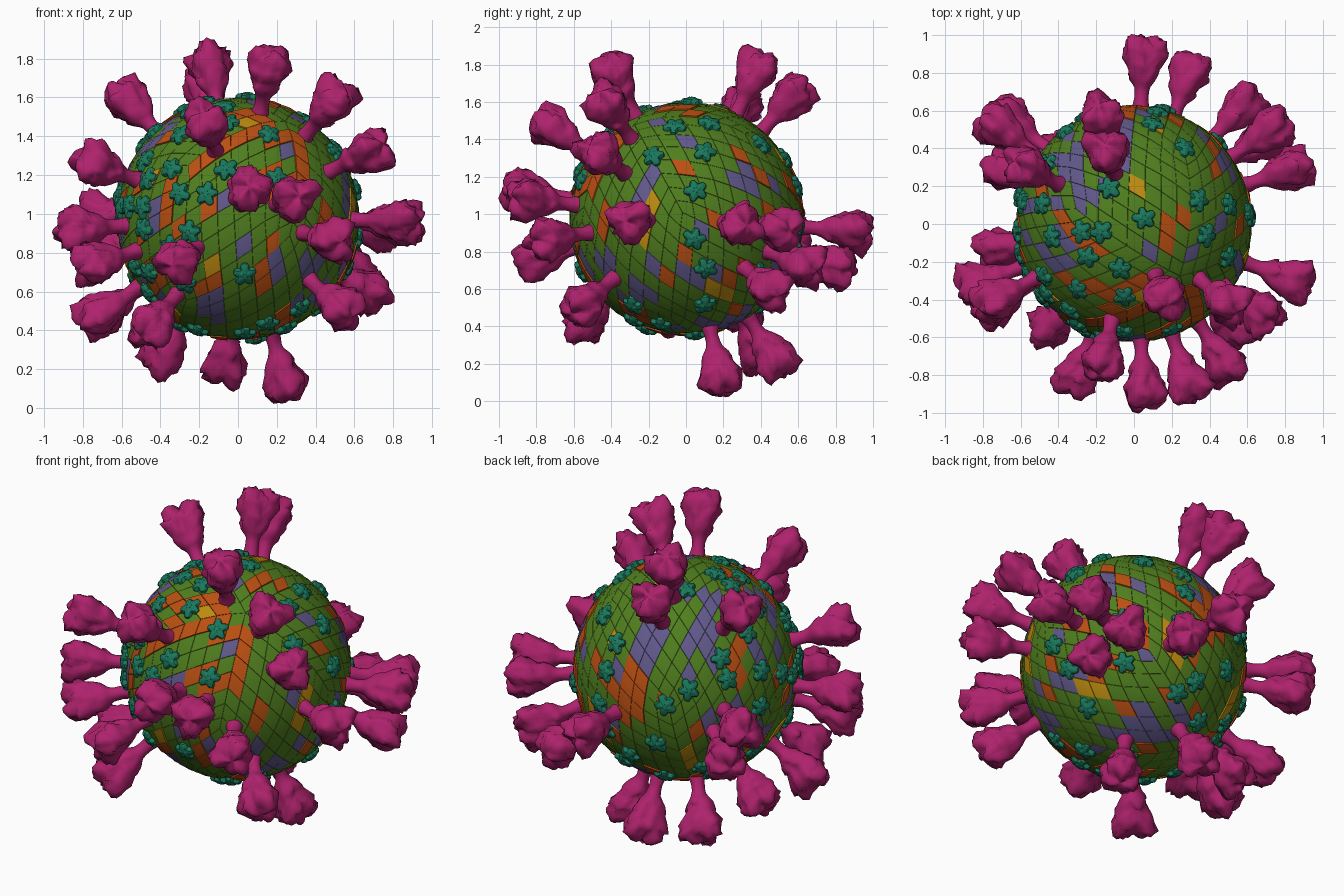
import bpy, bmesh, random
from math import sin, cos, pi, sqrt
from mathutils import Vector, Matrix, noise

if "Cube" in bpy.data.objects:
    bpy.data.objects.remove(bpy.data.objects["Cube"])

random.seed(7)
CENTRE = Vector((0, 0, 0.975))
R = 0.621


def material(name, rgb):
    m = bpy.data.materials.new(name)
    m.diffuse_color = (*rgb, 1)
    m.use_nodes = True
    m.node_tree.nodes["Principled BSDF"].inputs["Base Color"].default_value = m.diffuse_color
    return m


GREEN = material("green", (0.08, 0.21, 0.013))
PURPLE = material("purple", (0.12, 0.10, 0.26))
ORANGE = material("orange", (0.50, 0.08, 0.006))
YELLOW = material("yellow", (0.50, 0.26, 0.005))
TEAL = material("teal", (0.01, 0.19, 0.11))
MAGENTA = material("magenta", (0.42, 0.016, 0.15))


def add_object(name, mesh, matrix=None):
    ob = bpy.data.objects.new(name, mesh)
    bpy.context.collection.objects.link(ob)
    ob.matrix_world = matrix or Matrix.Translation(CENTRE)
    return ob


def finish(bm, name, mats, angle=None):
    bmesh.ops.remove_doubles(bm, verts=bm.verts, dist=1e-4)
    bmesh.ops.recalc_face_normals(bm, faces=bm.faces)
    for e in bm.edges:
        e.smooth = angle is None or not e.is_manifold or e.calc_face_angle() < angle
    for f in bm.faces:
        f.smooth = True
    mesh = bpy.data.meshes.new(name)
    bm.to_mesh(mesh)
    bm.free()
    for m in mats:
        mesh.materials.append(m)
    return mesh


def aimed(direction, roll):
    # local z points outward from the shell centre
    q = Vector(direction).to_track_quat('Z', 'Y')
    return Matrix.Translation(CENTRE) @ q.to_matrix().to_4x4() @ Matrix.Rotation(roll, 4, 'Z')


# Shell of rhombic tiles: ten diamond patches of an icosahedron
def ring(i, up):
    a = 2 * pi * (i + (0 if up else 0.5)) / 5
    return Vector((2 * cos(a), 2 * sin(a), 1 if up else -1)) / sqrt(5)


def patch_point(P, A, B, Q, s, t):
    if s + t <= 1:
        v = P + s * (A - P) + t * (B - P)
    else:
        v = Q + (1 - t) * (A - Q) + (1 - s) * (B - Q)
    return v.normalized()


patches = []
for i in range(5):
    patches.append((Vector((0, 0, 1)), ring(i, True), ring(i + 1, True), ring(i, False)))
    patches.append((Vector((0, 0, -1)), ring(i, False), ring(i + 1, False), ring(i + 1, True)))
tilt = Matrix.Rotation(0.5, 3, 'X') @ Matrix.Rotation(0.4, 3, 'Y')

N = 8
bm = bmesh.new()
for patch in patches:
    colour = {}
    for i in range(N):
        for j in range(N):
            # tiles often repeat the colour of the neighbour
            pick = random.choices((0, 1, 2, 3), (64, 15, 17, 4))[0]
            if random.random() < 0.3:
                pick = colour.get((i - 1, j), pick)
            colour[i, j] = pick
            c = [tilt @ patch_point(*patch, (i + a) / N, (j + b) / N)
                 for a, b in ((0, 0), (1, 0), (1, 1), (0, 1))]
            mid = sum(c, Vector()).normalized()
            lift = 0.002 if pick in (0, 1) else 0.009
            rim = [bm.verts.new(v * R) for v in c]
            top = [bm.verts.new(mid.lerp(v, 0.975).normalized() * (R + lift)) for v in c]
            peak = bm.verts.new(mid * (R + lift + 0.003))
            for k in range(4):
                n = (k + 1) % 4
                for f in (bm.faces.new((rim[k], rim[n], top[n], top[k])),
                          bm.faces.new((top[k], top[n], peak))):
                    f.material_index = pick
add_object("tiled_shell", finish(bm, "tiled_shell", [GREEN, PURPLE, ORANGE, YELLOW], 0.6))

# Spike: lumpy, blunt, roughly three-sided head on a narrow stalk
profile = [(.58, .048), (.62, .046), (.645, .040), (.67, .037), (.70, .037), (.725, .042),
           (.745, .055), (.765, .070), (.79, .078), (.815, .083), (.84, .093), (.87, .106),
           (.90, .111), (.925, .110), (.95, .100), (.973, .080), (.985, .055), (.991, .028)]


def spike_mesh(seed):
    bm = bmesh.new()
    segs, rings = 30, []
    off = Vector((seed, 0, 0))
    for h, r in profile:
        row = []
        head = min(1, max(0, (h - 0.70) / 0.10))
        for k in range(segs):
            a = 2 * pi * k / segs
            d = Vector((cos(a), sin(a), 0))
            p = Vector((d.x * r, d.y * r, h))
            lump = noise.noise(p * 20 + off) + 0.6 * noise.noise(p * 42 + off)
            rr = r * (1 + head * 0.11 * cos(3 * a) + (0.12 + 0.18 * head) * lump)
            z = h + head * (0.012 * cos(3 * a) + 0.022 * lump)
            row.append(bm.verts.new((d.x * rr, d.y * rr, z)))
        rings.append(row)
    for lo, hi in zip(rings, rings[1:]):
        for k in range(segs):
            n = (k + 1) % segs
            bm.faces.new((lo[k], lo[n], hi[n], hi[k]))
    tip = bm.verts.new(sum((v.co for v in rings[-1]), Vector()) / segs)
    for k in range(segs):
        bm.faces.new((rings[-1][k], rings[-1][(k + 1) % segs], tip))
    return finish(bm, "spike", [MAGENTA])


spikes = [
    # upper
    (-.14, .37, .77), (-.17, .57, .66), (.16, -.38, .77), (.47, -.40, .58), (-.57, .30, .61),
    (-.16, -.70, .48), (.68, -.47, .35), (-.69, -.38, .265),
    # around the middle
    (.05, -.82, .14), (.27, -.79, .10), (.45, -.69, -.10), (-.28, -.74, -.20), (.80, -.28, -.01),
    (.80, .28, -.03), (.68, .47, -.05), (.05, .85, -.06), (-.68, .48, .02), (-.62, .53, -.15),
    (-.78, -.30, -.05), (-.72, -.42, -.23),
    # lower
    (.28, .76, -.24), (.55, .60, -.24), (.65, .43, -.36), (.50, -.52, -.43), (-.43, -.52, -.53),
    (-.68, -.12, -.47), (-.66, .28, -.47), (-.37, .38, -.68), (-.06, .45, -.71), (.24, .18, -.82),
]
spike_types = [spike_mesh(s) for s in (1.3, 5.7, 9.1)]
for i, d in enumerate(spikes):
    add_object("spike", spike_types[i % 3], aimed(d, random.uniform(0, 2 * pi)))

# Five-lobed star knobs on the shell
bm = bmesh.new()
levels = [(.605, 1.0), (.634, 1.0), (.644, .85), (.648, .5), (.655, .3)]
rows = []
for h, s in levels:
    row = []
    for k in range(30):
        a = 2 * pi * k / 30
        r = 0.054 * s * (1 + 0.20 * cos(5 * a) - 0.05 * cos(10 * a) + 0.06 * sin(2 * a))
        row.append(bm.verts.new((r * cos(a), r * sin(a), h)))
    rows.append(row)
for lo, hi in zip(rows, rows[1:]):
    for k in range(30):
        n = (k + 1) % 30
        bm.faces.new((lo[k], lo[n], hi[n], hi[k]))
bm.faces.new(rows[-1])
star = finish(bm, "star_knob", [TEAL], 0.7)

taken = [Vector(d).normalized() for d in spikes]
stars = []
for _ in range(3000):
    d = Vector((random.gauss(0, 1), random.gauss(0, 1), random.gauss(0, 1))).normalized()
    # denser toward the left side
    if random.random() > 0.6 - 0.4 * d.x or len(stars) >= 66:
        continue
    if all((d - t).length > 0.14 for t in taken) and all((d - t).length > 0.18 for t in stars):
        stars.append(d)
for d in stars:
    add_object("star_knob", star, aimed(d, random.uniform(0, 2 * pi)))
